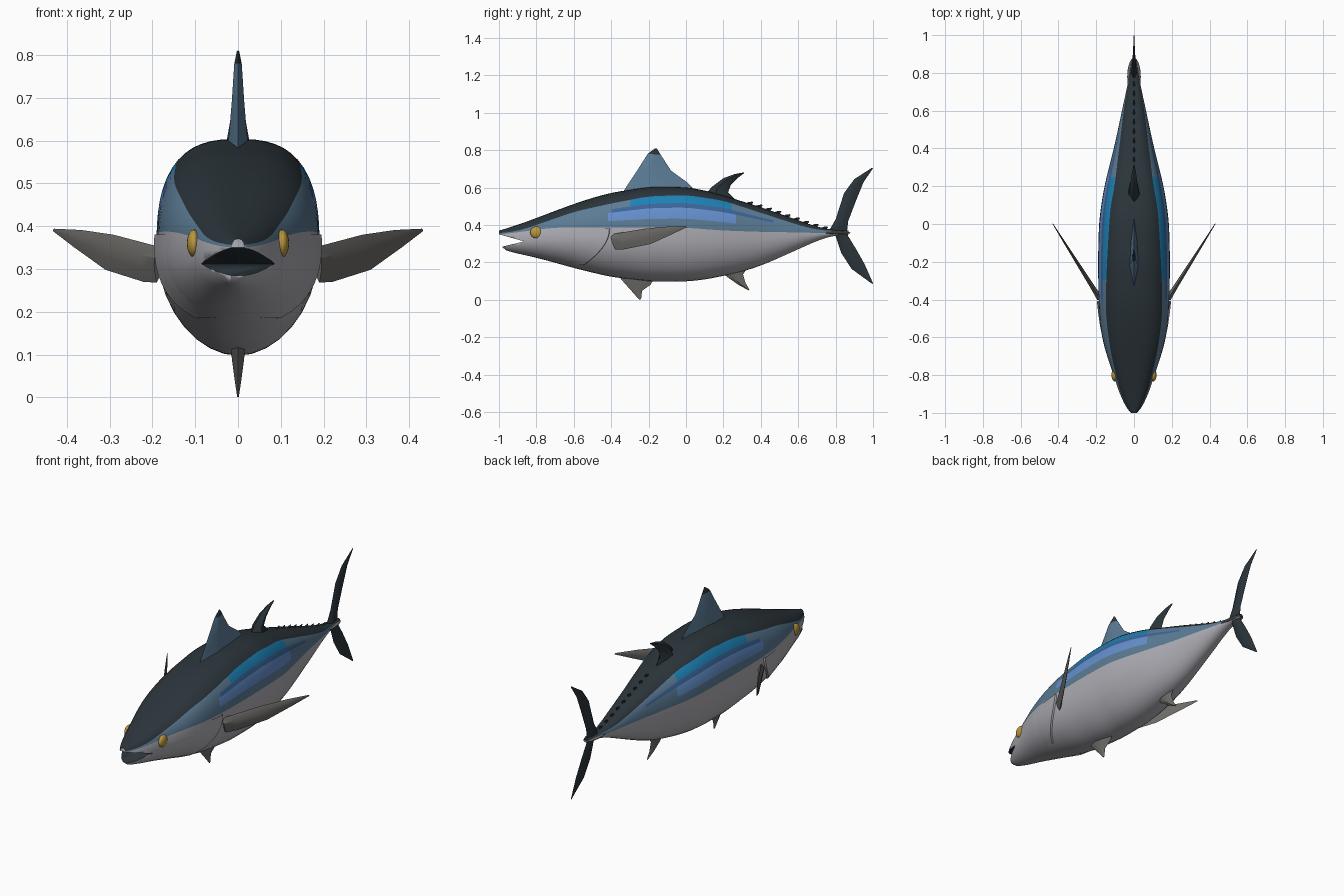
import bpy, bmesh, math
from mathutils import Vector

if "Cube" in bpy.data.objects:
    bpy.data.objects.remove(bpy.data.objects["Cube"])

def mat(name, r, g, b):
    m = bpy.data.materials.new(name)
    m.diffuse_color = (r, g, b, 1)
    m.use_nodes = True
    m.node_tree.nodes["Principled BSDF"].inputs["Base Color"].default_value = m.diffuse_color
    return m

DARK = mat("dark_back", .024, .035, .043)
STEEL = mat("steel_blue", .105, .20, .30)
PERI = mat("soft_blue", .13, .28, .62)
DEEP = mat("deep_blue", .045, .13, .32)
CYAN = mat("bright_blue", .012, .22, .46)
BELLY = mat("silver_belly", .42, .42, .46)
GREY = mat("grey_fin", .15, .145, .135)
GOLD = mat("gold_eye", .50, .31, .045)

# Body tables: y, top z, bottom z, half width
BODY = [(-1, .37, .325, .014), (-.98, .375, .272, .036), (-.95, .385, .258, .052), (-.9, .40, .247, .077),
        (-.8, .437, .225, .108), (-.7, .475, .198, .143), (-.6, .512, .17, .170), (-.5, .545, .145, .182),
        (-.4, .572, .122, .188), (-.2, .604, .098, .191), (0, .602, .097, .186), (.1, .585, .108, .174),
        (.2, .558, .127, .157), (.3, .526, .15, .133), (.4, .495, .182, .107), (.5, .46, .225, .085),
        (.6, .425, .27, .064), (.7, .39, .315, .042), (.78, .373, .342, .026), (.87, .37, .35, .012)]
# Colour borders: y, belly edge z, dark back edge z
BORDER = [(-1, .35, .356), (-.9, .36, .367), (-.8, .375, .40), (-.7, .385, .435), (-.6, .388, .47), (-.4, .385, .515),
          (-.2, .385, .553), (0, .385, .56), (.2, .37, .53), (.4, .363, .465), (.6, .36, .40), (.7, .357, .373),
          (.87, .358, .364)]

def lerp_table(tab, y):
    y = min(max(y, tab[0][0]), tab[-1][0])
    for a, b in zip(tab, tab[1:]):
        if y <= b[0]:
            t = (y - a[0]) / (b[0] - a[0])
            return [p + (q - p) * t for p, q in zip(a[1:], b[1:])]

def sample(tab, y):
    d = min(.04, (y + 1) * .5, max(.87 - y, 0))
    rows = [lerp_table(tab, y + o) for o in (-d, 0, d)]
    return [sum(c) / 3 for c in zip(*rows)]

N_TOP, N_BOT = 2.7, 1.95

def to_angle(y, z):
    top, bot, w = sample(BODY, y)
    t = (z - (top + bot) / 2) / ((top - bot) / 2)
    t = max(-.97, min(.97, t))
    n = N_TOP if t > 0 else N_BOT
    return math.copysign(math.asin(abs(t) ** (n / 2)), t)

def on_body(y, a):
    top, bot, w = sample(BODY, y)
    e = 2 / (N_TOP if a > 0 else N_BOT)
    s = math.sin(a)
    z = (top + bot) / 2 + (top - bot) / 2 * math.copysign(abs(s) ** e, s)
    return Vector((w * max(math.cos(a), 0) ** e, y, z))

def finish(name, bm, mats, angle=35):
    bmesh.ops.remove_doubles(bm, verts=bm.verts, dist=1e-5)
    bmesh.ops.recalc_face_normals(bm, faces=bm.faces)
    me = bpy.data.meshes.new(name)
    bm.to_mesh(me)
    bm.free()
    for m in mats:
        me.materials.append(m)
    ob = bpy.data.objects.new(name, me)
    bpy.context.collection.objects.link(ob)
    bpy.ops.object.select_all(action='DESELECT')
    ob.select_set(True)
    bpy.context.view_layer.objects.active = ob
    bpy.ops.object.shade_smooth_by_angle(angle=math.radians(angle))
    return ob

# Body: rings whose points follow the colour borders
SEGS = [9, 2, 2, 1, 2, 6]                     # steps in each colour band, belly to back
BANDS = [i for i, n in enumerate(SEGS) for _ in range(n)]
FRACTIONS = [0, .28, .62, .76, 1]
LIMITS = {2: (-.42, .26, PERI), 3: (-.40, .46, DEEP), 4: (-.30, .24, CYAN)}
MATS = [BELLY, STEEL, PERI, DEEP, CYAN, DARK]

def ring(y):
    lo, hi = sample(BORDER, y)
    marks = [-math.pi / 2] + [to_angle(y, lo + (hi - lo) * f) for f in FRACTIONS] + [math.pi / 2]
    for i in range(1, 6):
        marks[i] = max(marks[i], marks[i - 1] + .01)
    angles = [marks[i] + (marks[i + 1] - marks[i]) * k / n for i, n in enumerate(SEGS) for k in range(n)]
    half = [on_body(y, a) for a in angles + [math.pi / 2]]
    return half + [Vector((-p.x, p.y, p.z)) for p in half[-2:0:-1]]

bm = bmesh.new()
ys = [-1, -.99] + [-.98 + 1.85 * i / 92 for i in range(93)]
rings = [[bm.verts.new(p) for p in ring(y)] for y in ys]
bm.faces.new(rings[0])
bm.faces.new(rings[-1]).material_index = 5
count, half = len(rings[0]), len(BANDS)
for r, s, y in zip(rings, rings[1:], ys):
    for i in range(count):
        j = (i + 1) % count
        band = BANDS[i if i < half else count - 1 - i]
        if band in LIMITS and not LIMITS[band][0] < y < LIMITS[band][1]:
            band = 1
        bm.faces.new((r[i], r[j], s[j], s[i])).material_index = band
body = finish("body", bm, MATS, 50)

# Open mouth: wedge cut out of the snout, dark inside
bm = bmesh.new()
wedge = [(-.865, .312), (-1.05, .364), (-1.05, .268)]
a, b = [[bm.verts.new((x, y, z)) for y, z in wedge] for x in (-.2, .2)]
bm.faces.new(a)
bm.faces.new(b)
for i in range(3):
    bm.faces.new((a[i], a[(i + 1) % 3], b[(i + 1) % 3], b[i]))
for f in bm.faces:
    f.material_index = 0
cutter = finish("mouth_cutter", bm, [DARK])
cutter.hide_render = True
mod = body.modifiers.new("mouth", 'BOOLEAN')
mod.operation, mod.solver, mod.object = 'DIFFERENCE', 'EXACT', cutter
mod.material_mode = 'TRANSFER'
bpy.context.view_layer.objects.active = body
bpy.ops.object.modifier_apply(modifier="mouth")
bpy.data.objects.remove(cutter)

# Gill covers: thin plates lying on the body with a raised rear edge
for side, label in ((1, "right"), (-1, "left")):
    bm = bmesh.new()
    grid = []
    for v in range(13):
        z = .185 + .195 * v / 12
        rear = -.41 - .14 * (1 - v / 12) ** 2
        row = []
        for u in range(9):
            y = -.66 + (rear + .66) * u / 8
            p = on_body(y, to_angle(y, z))
            p.x += -.004 + .013 * u / 8
            row.append(bm.verts.new((p.x * side, p.y, p.z)))
        q = on_body(rear + .004, to_angle(rear, z))
        row.append(bm.verts.new(((q.x - .005) * side, q.y, q.z)))
        grid.append(row)
    for r, s in zip(grid, grid[1:]):
        for i in range(9):
            bm.faces.new((r[i], r[i + 1], s[i + 1], s[i]))
    finish("gill_cover_" + label, bm, [BELLY])

# Fins: lens sections swept from base to tip between two edges in (y, z)
def straight(y, z, t):
    return Vector((t, y, z))

def fin(name, lead, trail, thick, mats, place=straight, tip_levels=0):
    bm = bmesh.new()
    n = len(lead)
    secs = []
    for k, (l, t) in enumerate(zip(lead, trail)):
        h = thick * (1 - .9 * k / (n - 1))
        pts = [(0, 0), (.3, h), (.65, h * .7), (1, 0), (.65, -h * .7), (.3, -h)]
        secs.append([bm.verts.new(place(l[0] + (t[0] - l[0]) * c, l[1] + (t[1] - l[1]) * c, o)) for c, o in pts])
    bm.faces.new(secs[0])
    bm.faces.new(secs[-1]).material_index = 1 if tip_levels else 0
    for k, (r, s) in enumerate(zip(secs, secs[1:])):
        for i in range(6):
            f = bm.faces.new((r[i], r[(i + 1) % 6], s[(i + 1) % 6], s[i]))
            f.material_index = 1 if k >= n - 1 - tip_levels else 0
    return finish(name, bm, mats)

fin("first_dorsal_fin", [(-.34, .57), (-.315, .61), (-.265, .685), (-.205, .78), (-.165, .81)],
    [(.06, .57), (.01, .625), (-.08, .69), (-.135, .775), (-.155, .807)], .027, [STEEL, DARK], tip_levels=1)
fin("second_dorsal_fin", [(.09, .55), (.14, .605), (.20, .65), (.26, .672), (.31, .681)],
    [(.29, .51), (.225, .575), (.24, .615), (.275, .65), (.312, .678)], .035, [DARK])
fin("anal_fin", [(.17, .16), (.22, .122), (.28, .08), (.335, .05)],
    [(.34, .19), (.305, .135), (.318, .09), (.34, .053)], .022, [GREY])
fin("pelvic_fin", [(-.38, .15), (-.33, .09), (-.285, .04), (-.25, 0)],
    [(-.16, .13), (-.19, .08), (-.235, .048), (-.24, .004)], .02, [GREY])
fin("tail_fin_upper", [(.76, .36), (.80, .43), (.845, .57), (.90, .645), (.995, .706)],
    [(.86, .355), (.867, .42), (.915, .545), (.95, .63), (1, .703)], .016, [DARK])
fin("tail_fin_lower", [(.77, .365), (.80, .34), (.83, .25), (.885, .165), (.995, .085)],
    [(.86, .37), (.867, .34), (.91, .27), (.955, .19), (1, .088)], .016, [DARK])

# Pectoral fins sweep out and back
for s, label in ((1, "right"), (-1, "left")):
    def swept(y, z, t):
        return Vector((s * (.19 + (y + .38) * .63 + t * .85), y - t * .5, z))
    fin("pectoral_fin_" + label, [(-.40, .35), (-.34, .36), (-.22, .38), (-.10, .391), (0, .394)],
        [(-.38, .268), (-.33, .27), (-.19, .298), (-.075, .35), (.004, .388)], .016, [GREY], swept)

# Finlets along the rear ridge
for i in range(9):
    y = .33 + .05 * i
    z = sample(BODY, y)[0]
    fin("finlet_%d" % (i + 1), [(y - .02, z - .005), (y + .005, z + .006), (y + .026, z + .008)],
        [(y + .03, z - .03), (y + .02, z - .01), (y + .03, z + .004)], .009, [DARK])

# Eyes and tail keel
def ball(name, loc, scale, m):
    bm = bmesh.new()
    bmesh.ops.create_uvsphere(bm, u_segments=20, v_segments=12, radius=1)
    for v in bm.verts:
        v.co = Vector(v.co[i] * scale[i] + loc[i] for i in range(3))
    finish(name, bm, [m], 60)

eye_x = on_body(-.8, to_angle(-.8, .36)).x
for s, label in ((1, "right"), (-1, "left")):
    ball("eye_" + label, (s * (eye_x - .004), -.8, .36), (.016, .033, .032), GOLD)
ball("tail_keel", (0, .78, .358), (.036, .1, .009), GREY)
